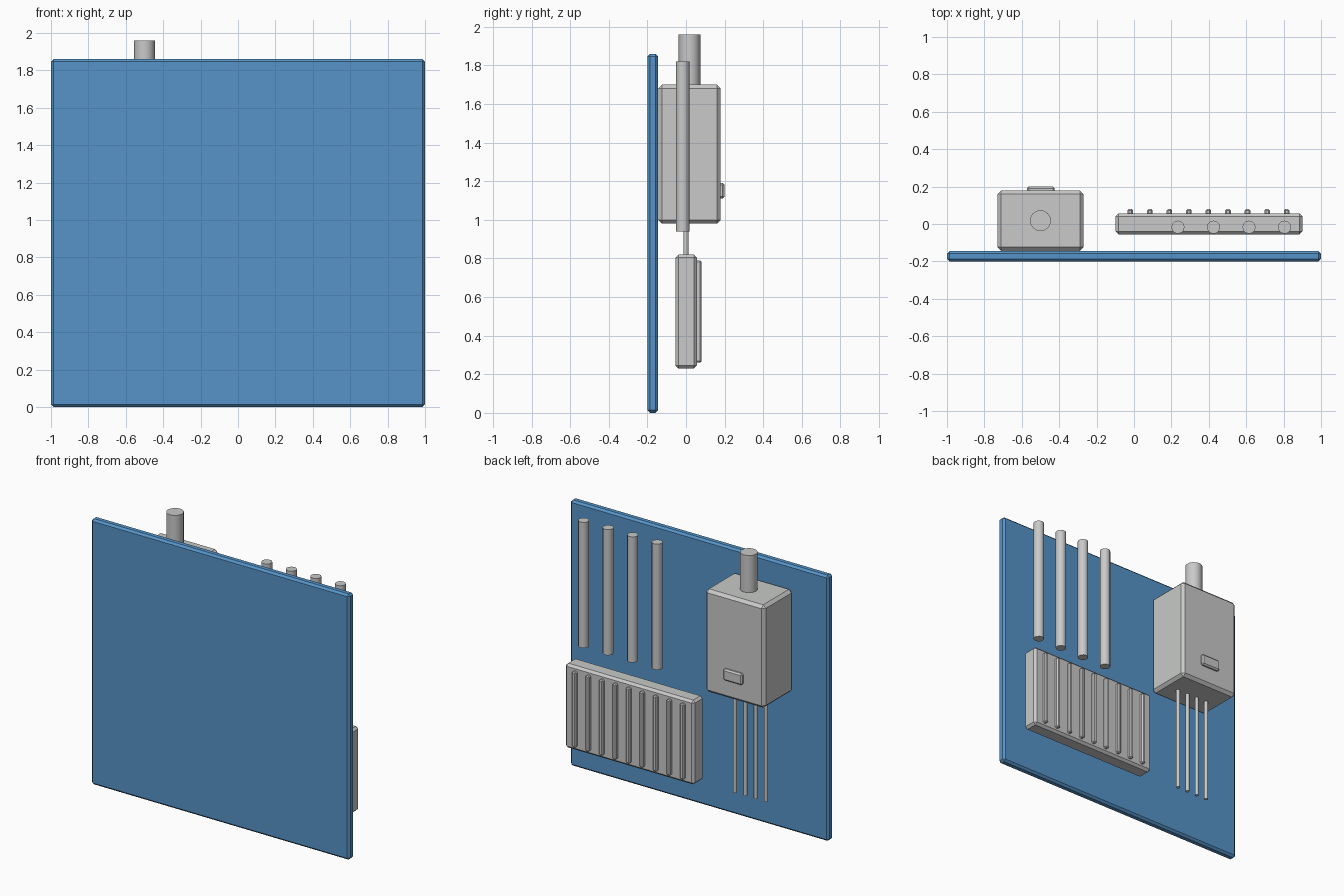
import bpy
import math

if "Cube" in bpy.data.objects:
    bpy.data.objects.remove(bpy.data.objects["Cube"], do_unlink=True)


def material(name, colour):
    m = bpy.data.materials.new(name)
    m.use_nodes = True
    m.diffuse_color = colour
    m.node_tree.nodes["Principled BSDF"].inputs["Base Color"].default_value = colour
    return m


blue = material("wall blue", (0.093, 0.296, 0.578, 1))
grey = material("light grey", (0.58, 0.59, 0.58, 1))


def box(name, x, y, z, bevel, mat):
    """Chamfered box given by its (min, max) on each axis."""
    spans = (x, y, z)
    bpy.ops.mesh.primitive_cube_add(size=1, location=[(a + b) / 2 for a, b in spans])
    ob = bpy.context.object
    ob.name = name
    ob.scale = [b - a for a, b in spans]
    bpy.ops.object.transform_apply(location=False, rotation=False, scale=True)
    mod = ob.modifiers.new("Chamfer", 'BEVEL')
    mod.width = bevel
    mod.segments = 1
    ob.data.materials.append(mat)
    return ob


def pipe(name, x, y, z, radius, sides):
    """Upright pipe between two heights."""
    bpy.ops.mesh.primitive_cylinder_add(
        vertices=sides, radius=radius, depth=z[1] - z[0], location=(x, y, sum(z) / 2))
    ob = bpy.context.object
    ob.name = name
    ob.data.materials.append(grey)
    bpy.ops.object.shade_smooth_by_angle(angle=math.radians(35))
    return ob


# Wall panel
box("wall_panel", (-1, 1), (-0.2, -0.144), (0, 1.86), 0.014, blue)

# Boiler with its display and flue
box("boiler_body", (-0.73, -0.27), (-0.144, 0.18), (0.98, 1.70), 0.02, grey)
box("boiler_display", (-0.572, -0.424), (0.17, 0.2), (1.11, 1.19), 0.01, grey)
pipe("boiler_flue", -0.5, 0.018, (1.6, 1.96), 0.056, 16)

# Thin pipes below the boiler
for i in range(4):
    pipe(f"boiler_pipe_{i + 1}", -0.62 + 0.08 * i, 0, (0.24, 1.0), 0.013, 12)

# Radiator with upright ribs
box("radiator_body", (-0.1, 0.9), (-0.055, 0.057), (0.23, 0.82), 0.016, grey)
for i in range(9):
    x = -0.02 + 0.1045 * i
    box(f"radiator_rib_{i + 1}", (x - 0.015, x + 0.015), (0.04, 0.08), (0.26, 0.79), 0.008, grey)

# Thick pipes above the radiator
for i in range(4):
    pipe(f"wall_pipe_{i + 1}", 0.235 + 0.19 * i, -0.017, (0.94, 1.82), 0.035, 12)
